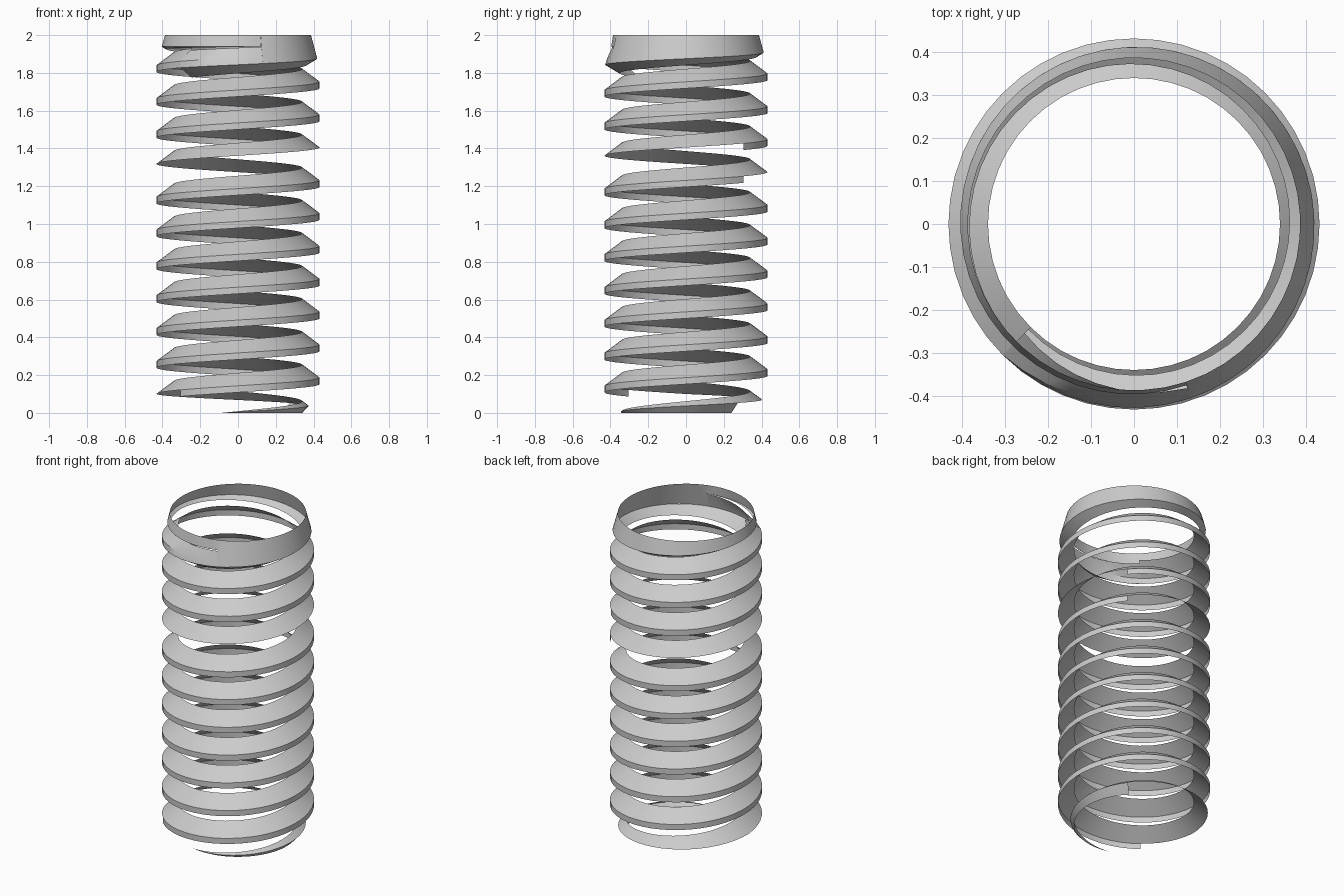
import bpy, bmesh, math

if "Cube" in bpy.data.objects:
    bpy.data.objects.remove(bpy.data.objects["Cube"])

PITCH = 0.174        # rise per turn
R_IN, R_OUT = 0.34, 0.432
RIM = 0.035          # height of the vertical crest
SLOPE = 0.068        # height of the sloping flank
STEP = 7.5
LEAD, FULL, END = -105, 180, 3825   # angles along the helix, degrees

grey = bpy.data.materials.new("plain grey")
grey.use_nodes = True
colour = (0.6, 0.6, 0.6, 1)
grey.diffuse_color = colour
grey.node_tree.nodes["Principled BSDF"].inputs["Base Color"].default_value = colour


def lerp(a, b, t):
    return a + (b - a) * t


def mix(p, q, t):
    return lerp(p[0], q[0], t), lerp(p[1], q[1], t)


def sweep(name, start, end, section):
    """Skin the (radius, height) section along the angle range."""
    bm = bmesh.new()
    count = max(1, round((end - start) / STEP))
    previous = None
    for i in range(count + 1):
        angle = lerp(start, end, i / count)
        a = math.radians(angle)
        row = [bm.verts.new((r * math.cos(a), r * math.sin(a), z))
               for r, z in section(angle)]
        if previous:
            for j in range(len(row) - 1):
                bm.faces.new((previous[j], row[j], row[j + 1], previous[j + 1]))
        previous = row
    bmesh.ops.remove_doubles(bm, verts=bm.verts, dist=0.0001)
    mesh = bpy.data.meshes.new(name)
    bm.to_mesh(mesh)
    bm.free()
    mesh.materials.append(grey)
    ob = bpy.data.objects.new(name, mesh)
    bpy.context.collection.objects.link(ob)
    bpy.ops.object.select_all(action="DESELECT")
    ob.select_set(True)
    bpy.context.view_layer.objects.active = ob
    bpy.ops.object.shade_smooth_by_angle(angle=math.radians(25))


def crest(angle):
    """Outer edge of the flank; widens through the lead-in."""
    if angle < FULL:
        t = (angle - LEAD) / (FULL - LEAD)
        return lerp(R_IN, R_OUT, t), 0.10 * t
    return R_OUT, 0.10 + PITCH * (angle - FULL) / 360


def flank(angle):
    r, z = crest(angle)
    return [(r, z), (R_IN, z + SLOPE * (r - R_IN) / (R_OUT - R_IN))]


def rim(angle):
    r, z = crest(angle)
    return [(r, z - RIM), (r, z)]


def lead_underside(angle):
    return [(R_IN, 0), crest(angle)]


# Thread: sloping flank, upright rims with one plain turn, tapered start
sweep("thread_flank", LEAD, END, flank)
sweep("lower_rim", 225, 2565, rim)
sweep("upper_rim", 2925, END, rim)
sweep("lead_in_underside", LEAD, 45, lead_underside)

# Collar: starts as the thread profile, then rises to the flat top
C_START, C_JOIN, C_END = 225, 288, 648


def collar_edge(angle):
    t = (angle - C_START) / (C_END - C_START)
    rise = min(1, (angle - C_START) / (540 - C_START))
    return lerp(R_OUT, 0.395, t), lerp(1.827, 1.94, rise)


def collar_start(angle):
    t = (angle - C_START) / (C_JOIN - C_START)
    low = collar_edge(angle)
    high = mix((0.36, 1.92), (0.402, 1.938), t)
    middle = mix((low[0], low[1] + RIM), mix(low, high, 0.4), t)
    return [low, middle, high]


def collar_wall(angle):
    return [collar_edge(angle), (0.387, 2.0)]


def collar_flange(angle):
    r, z = collar_edge(angle)
    w = lerp(0.085, 0.0, (angle - C_START) / (C_END - C_START))
    return [(r - w, z - 0.6 * w), (r, z)]


sweep("collar_start", C_START, C_JOIN, collar_start)
sweep("collar_wall", C_JOIN, C_END, collar_wall)
sweep("collar_flange", C_START, C_END, collar_flange)
